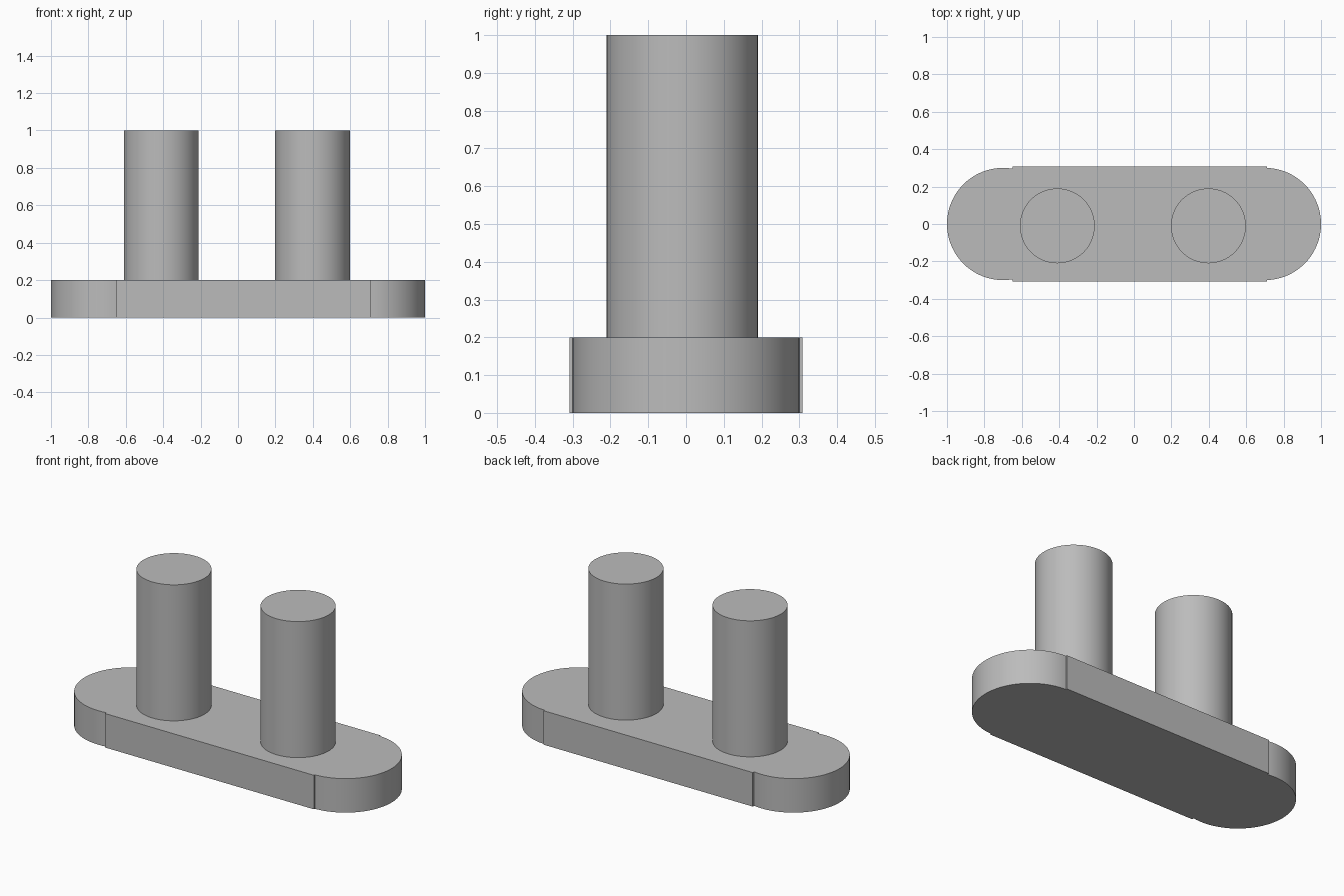
import bpy, bmesh
from math import acos, cos, sin, pi

cube = bpy.data.objects.get("Cube")
if cube:
    bpy.data.objects.remove(cube, do_unlink=True)

grey = bpy.data.materials.new("plain grey")
grey.use_nodes = True
colour = (0.5, 0.5, 0.5, 1)
grey.diffuse_color = colour
grey.node_tree.nodes["Principled BSDF"].inputs["Base Color"].default_value = colour


def arc(cx, r, start, end, n=48):
    """Points on a circle centred on the x axis."""
    steps = [start + (end - start) * i / n for i in range(n + 1)]
    return [(cx + r * cos(a), r * sin(a)) for a in steps]


def finish(obj):
    obj.data.materials.append(grey)
    bpy.ops.object.select_all(action="DESELECT")
    obj.select_set(True)
    bpy.context.view_layer.objects.active = obj
    bpy.ops.object.shade_smooth_by_angle(angle=pi / 6)


def extrude_outline(name, outline, height):
    bm = bmesh.new()
    face = bm.faces.new([bm.verts.new((x, y, 0)) for x, y in outline])
    top = bmesh.ops.extrude_face_region(bm, geom=[face])["geom"]
    verts = [v for v in top if isinstance(v, bmesh.types.BMVert)]
    bmesh.ops.translate(bm, verts=verts, vec=(0, 0, height))
    bmesh.ops.recalc_face_normals(bm, faces=bm.faces)
    mesh = bpy.data.meshes.new(name)
    bm.to_mesh(mesh)
    bm.free()
    obj = bpy.data.objects.new(name, mesh)
    bpy.context.collection.objects.link(obj)
    finish(obj)


# Base plate: a bar slightly wider than its rounded ends
half, left_x, right_x = 0.308, -0.65, 0.71
cap, radius = 0.7, 0.3
left_a = acos((left_x + cap) / radius)
right_a = acos((right_x - cap) / radius)
outline = (arc(cap, radius, -right_a, right_a)
           + [(right_x, half), (left_x, half)]
           + arc(-cap, radius, left_a, 2 * pi - left_a)
           + [(left_x, -half), (right_x, -half)])
extrude_outline("base_plate", outline, 0.2)

# Upright pins
for name, x in (("right_pin", -0.41), ("left_pin", 0.398)):
    bpy.ops.mesh.primitive_cylinder_add(vertices=96, radius=0.2, depth=0.8,
                                        location=(x, -0.01, 0.6))
    pin = bpy.context.object
    pin.name = name
    finish(pin)
